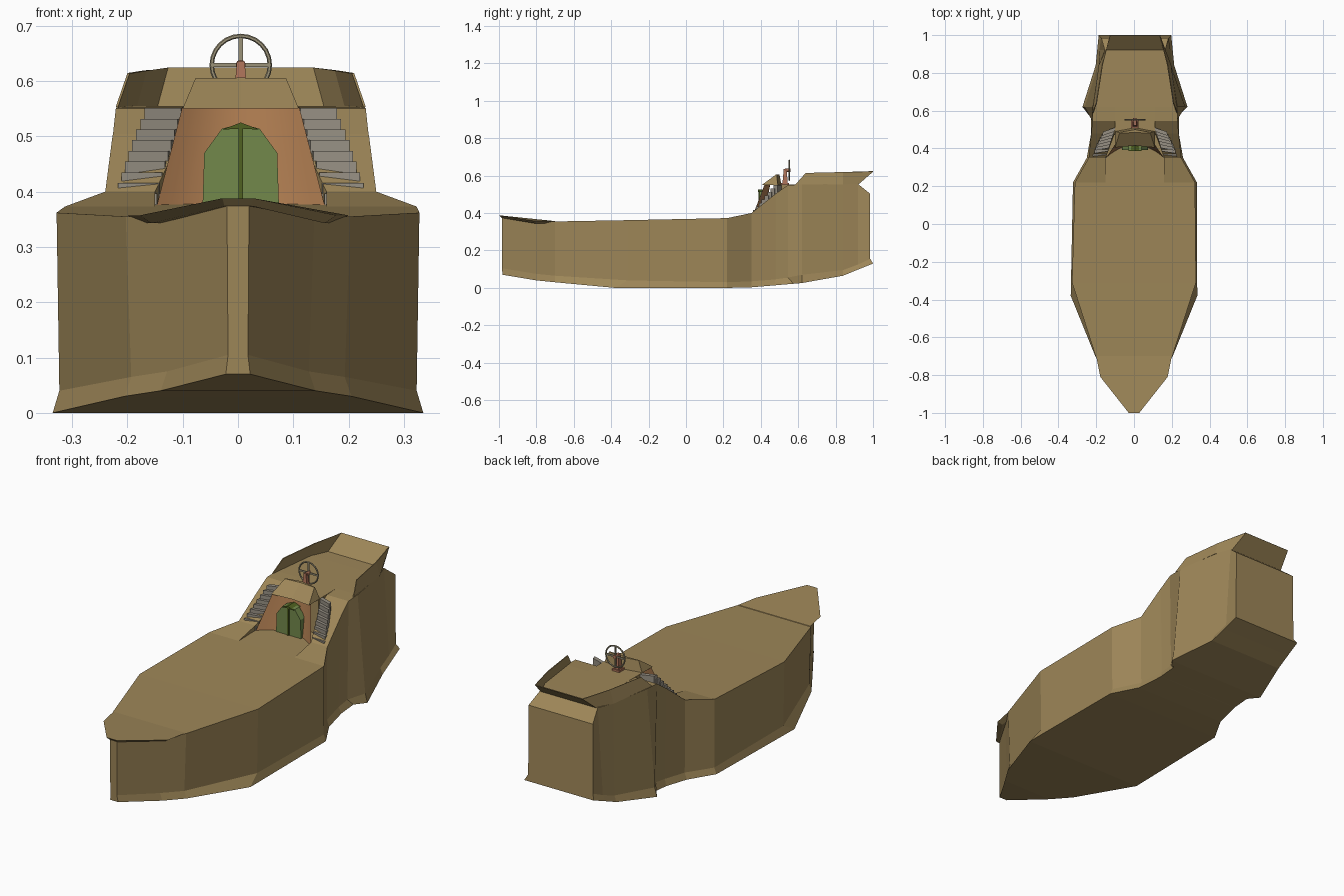
import bpy, bmesh, math
from mathutils import Vector

if "Cube" in bpy.data.objects:
    bpy.data.objects.remove(bpy.data.objects["Cube"])

def material(name, rgb):
    m = bpy.data.materials.new(name)
    m.diffuse_color = (*rgb, 1)
    m.use_nodes = True
    m.node_tree.nodes["Principled BSDF"].inputs["Base Color"].default_value = m.diffuse_color
    return m

WOOD = material("wood", (0.34, 0.24, 0.098))
CLAY = material("clay", (0.42, 0.20, 0.08))
GREEN = material("green", (0.17, 0.25, 0.07))
DARK = material("dark_green", (0.08, 0.12, 0.015))
STONE = material("stone", (0.31, 0.28, 0.23))
RIM = material("rim", (0.33, 0.29, 0.19))
PINK = material("pedestal_red", (0.42, 0.17, 0.10))
CX = 0.005

def finish(bm, name, mat):
    bmesh.ops.remove_doubles(bm, verts=bm.verts, dist=1e-4)
    bmesh.ops.recalc_face_normals(bm, faces=bm.faces)
    me = bpy.data.meshes.new(name)
    bm.to_mesh(me)
    bm.free()
    me.materials.append(mat)
    ob = bpy.data.objects.new(name, me)
    bpy.context.collection.objects.link(ob)
    return ob

def loft(name, rows, mat, closed=True, caps=True):
    bm = bmesh.new()
    rings = [[bm.verts.new(p) for p in r] for r in rows]
    n = len(rings[0])
    for a, b in zip(rings, rings[1:]):
        for i in range(n if closed else n - 1):
            j = (i + 1) % n
            bm.faces.new((a[i], a[j], b[j], b[i]))
    if caps:
        bm.faces.new(rings[0])
        bm.faces.new(rings[-1])
    return finish(bm, name, mat)

def box(name, x0, x1, y0, y1, z0, z1, mat, taper=1.0):
    cx, cy = (x0 + x1) / 2, (y0 + y1) / 2
    def ring(z, t):
        return [(cx + (x - cx) * t, cy + (y - cy) * t, z)
                for x, y in ((x0, y0), (x1, y0), (x1, y1), (x0, y1))]
    return loft(name, [ring(z0, 1), ring(z1, taper)], mat)

# Hull: y bottom, y top, bottom width, bottom z, chine z, top width, top z, inner width, inner z
sections = [
    (-0.98, -0.985, .022, .070, .105, .020, .383, .010, .383),
    (-0.80, -0.80, .140, .040, .075, .138, .355, .070, .355),
    (-0.70, -0.70, .205, .030, .065, .203, .355, .110, .355),
    (-0.38, -0.31, .335, .000, .040, .328, .362, .155, .362),
    (0.22, 0.22, .328, .000, .030, .318, .373, .155, .373),
    (0.35, 0.35, .255, .003, .035, .245, .400, .155, .376),
    (0.48, 0.475, .232, .014, .045, .232, .500, .108, .380),
    (0.49, 0.48, .232, .015, .046, .231, .504, .106, .552),
    (0.575, 0.545, .232, .022, .055, .226, .550, .106, .552),
    (0.62, 0.62, .278, .026, .070, .224, .553, .106, .553),
    (0.84, 0.84, .208, .065, .095, .190, .555, .106, .555),
    (0.92, 0.92, .200, .098, .125, .160, .555, .100, .555),
    (1.00, 0.985, .192, .130, .155, .178, .503, .100, .503),
]
rows = []
for yb, yt, wb, zb, zc, wt, zt, wi, zf in sections:
    cx = CX if yt > 0.2 else 0
    half = [(wb, yb, zb), (max(wb - .012, .018), yt, zc), (wt, yt, zt), (wi, yt, zt), (wi, yt, zf)]
    rows.append([(cx + x, y, z) for x, y, z in half] +
                [(cx - x, y, z) for x, y, z in reversed(half)])
loft("hull", rows, WOOD)

# Raised bow plate that overhangs the stem
plate = [(-.028, -1, .388), (.028, -1, .388), (.178, -.81, .357), (.2, -.70, .357),
         (-.2, -.70, .357), (-.178, -.81, .357)]
loft("bow_plate", [plate, [(x * .88, y * .985, z - .014) for x, y, z in plate]], WOOD)

# Stern bulwark leaning in at the sides and out at the back
low = [(.224, .585, .553), (.190, .84, .553), (.152, .92, .553)]
high = [(.203, .64, .614), (.172, .84, .619), (.132, 1.0, .623)]
def both(pts):
    return [(CX + x, y, z) for x, y, z in pts] + [(CX - x, y, z) for x, y, z in reversed(pts)]
rail = loft("stern_bulwark", [both(low), both(high)], WOOD, closed=False, caps=False)
mod = rail.modifiers.new("thickness", 'SOLIDIFY')
mod.thickness = 0.004
mod.offset = 0

# Curved cabin wall
def arc(w, y_side, y_mid, z):
    return [(CX + w * t, y_mid + (y_side - y_mid) * t * t, z)
            for t in (i / 6 - 1 for i in range(13))]
wall = loft("cabin_wall", [arc(.152, .352, .418, .374), arc(.106, .42, .45, .552)],
            CLAY, closed=False, caps=False)
for p in wall.data.polygons:
    p.use_smooth = True

# Sloped hood above the cabin
loft("cabin_hood", [
    [(CX - .105, .405, .55), (CX - .082, .48, .605), (CX - .082, .485, .605), (CX - .105, .49, .55)],
    [(CX, .415, .55), (CX, .485, .606), (CX, .50, .606), (CX, .51, .55)],
    [(CX + .105, .405, .55), (CX + .082, .48, .605), (CX + .082, .485, .605), (CX + .105, .49, .55)]], WOOD)

# Double door with centre bar and small peaked cap
leaf = [(0, .376), (.069, .376), (.066, .47), (.034, .514), (0, .522)]
for s, side in ((-1, "left"), (1, "right")):
    loft("door_" + side, [[(CX + s * x, y, z) for x, z in leaf] for y in (.393, .43)], GREEN)
box("door_bar", CX - .004, CX + .004, .388, .40, .376, .514, DARK)
cap = [(-.034, .512), (0, .514), (.034, .512), (0, .525)]
loft("door_cap", [[(CX + x, y, z) for x, z in cap] for y in (.386, .44)], DARK)

# Curving stairs on both sides
N = 10
for s, side in ((-1, "left"), (1, "right")):
    for i in range(N):
        t = i / (N - 1)
        x = .193 - .052 * t ** 1.2
        y = .330 + .148 * t
        ang = s * (.12 + .4 * t)
        z0, z1 = .366 + .05 * t, .377 + .174 * t
        d, w = .022, .038
        base = [(-w, 0), (w, 0), (w, d), (-w, d)]
        ring = [(CX + s * x + a * math.cos(ang) + b * math.sin(-ang) * .5,
                 y + a * math.sin(-ang) * .6 + b) for a, b in base]
        loft(f"stair_{side}_{i + 1}", [[(p, q, z) for p, q in ring] for z in (z0, z1)], STONE)

# Steering wheel on a tapered pedestal
box("wheel_pedestal", CX - .014, CX + .014, .515, .545, .55, .636, PINK, 0.5)
box("pedestal_foot", CX - .02, CX + .02, .508, .55, .548, .562, PINK)
C = Vector((CX, .552, .629))
bpy.ops.mesh.primitive_torus_add(location=C, rotation=(math.pi / 2, 0, 0), major_radius=.0525,
                                 minor_radius=.004, major_segments=24, minor_segments=6)
wheel = bpy.context.object
wheel.name = "wheel_rim"
wheel.data.materials.append(RIM)
box("wheel_spoke_upright", C.x - .004, C.x + .004, .549, .555, C.z - .052, C.z + .052, RIM)
box("wheel_spoke_level", C.x - .052, C.x + .052, .549, .555, C.z - .004, C.z + .004, RIM)
bpy.ops.mesh.primitive_cylinder_add(vertices=12, radius=.009, depth=.03, location=(C.x, .545, C.z),
                                    rotation=(math.pi / 2, 0, 0))
hub = bpy.context.object
hub.name = "wheel_hub"
hub.data.materials.append(PINK)
